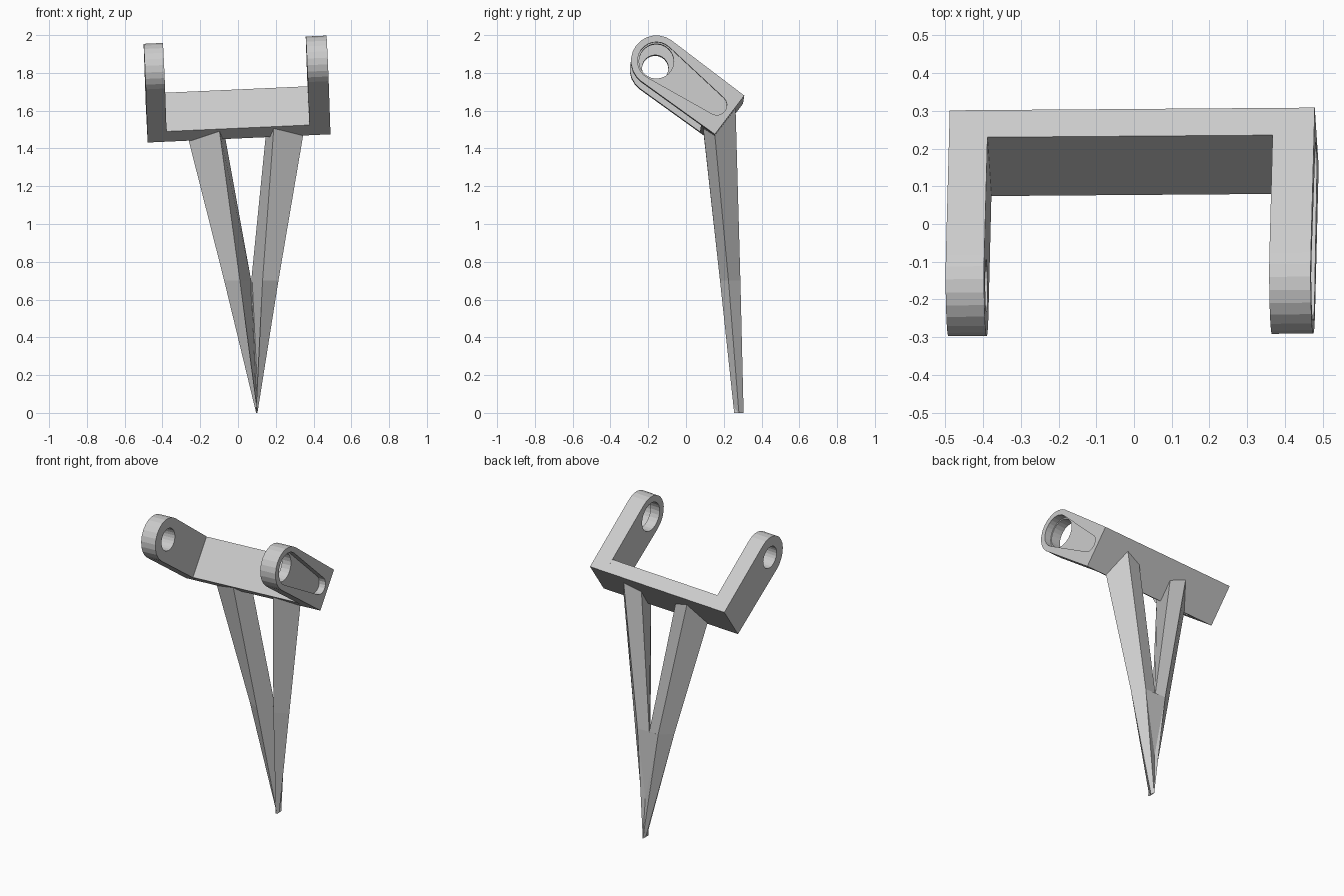
import bpy, bmesh
from math import sin, cos, pi, atan2, acos, hypot
from mathutils import Matrix, Vector

if "Cube" in bpy.data.objects:
    bpy.data.objects.remove(bpy.data.objects["Cube"])

# the whole yoke is rolled and yawed slightly about this pivot
PIVOT = Vector((0, 0.2, 1.45))
TILT = (Matrix.Translation(PIVOT) @ Matrix.Rotation(0.0075, 4, 'Z')
        @ Matrix.Rotation(-0.045, 4, 'Y') @ Matrix.Translation(-PIVOT))
EYE = (-0.16, 1.842)                    # centre of the ear in (y, z)
TOP, LOW = (0.305, 1.658), (0.149, 1.453)   # back corners in (y, z)


def loft(name, rings, matrix=None):
    """Closed mesh through a list of rings with equal point counts."""
    bm = bmesh.new()
    vs = [[bm.verts.new(p) for p in r] for r in rings]
    n = len(rings[0])
    bm.faces.new(vs[0][::-1])
    bm.faces.new(vs[-1])
    for a, b in zip(vs, vs[1:]):
        for i in range(n):
            j = (i + 1) % n
            bm.faces.new((a[i], a[j], b[j], b[i]))
    bmesh.ops.recalc_face_normals(bm, faces=bm.faces)
    if matrix:
        bm.transform(matrix)
    me = bpy.data.meshes.new(name)
    bm.to_mesh(me)
    bm.free()
    ob = bpy.data.objects.new(name, me)
    bpy.context.collection.objects.link(ob)
    return ob


def prism(name, profile, x0, x1):
    return loft(name, [[(x, y, z) for y, z in profile] for x in (x0, x1)], TILT)


def arc(c, r, a0, a1, n):
    return [(c[0] + r * cos(a0 + (a1 - a0) * i / n),
             c[1] + r * sin(a0 + (a1 - a0) * i / n)) for i in range(n + 1)]


def circle(c, r, n=24):
    return arc(c, r, 0, 2 * pi, n)[:-1]


def teardrop(c0, r0, c1, r1):
    """Outline around two circles joined by their tangents."""
    dy, dz = c1[0] - c0[0], c1[1] - c0[1]
    a, t = atan2(dz, dy), acos((r0 - r1) / hypot(dy, dz))
    return arc(c0, r0, a + t, a + 2 * pi - t, 14) + arc(c1, r1, a - t, a + t, 8)


def cut(ob, cutter):
    cutter.hide_render = True
    m = ob.modifiers.new("cut", 'BOOLEAN')
    m.operation, m.solver, m.object = 'DIFFERENCE', 'EXACT', cutter
    bpy.context.view_layer.objects.active = ob
    bpy.ops.object.modifier_apply(modifier=m.name)
    bpy.data.objects.remove(cutter)


# side arms with rounded ears
slope = atan2(TOP[1] - LOW[1], TOP[0] - LOW[0])
arm = [LOW, TOP] + arc(EYE, 0.135, slope, slope + pi, 12)
left_arm = prism("left_arm", arm, -0.479, -0.377)
right_arm = prism("right_arm", arm, 0.380, 0.490)
cut(left_arm, prism("left_hole", circle(EYE, 0.07), -0.6, -0.3))
cut(right_arm, prism("right_hole", circle(EYE, 0.092), 0.3, 0.6))
cut(right_arm, prism("recess", teardrop(EYE, 0.1, (0.16, 1.608), 0.053), 0.445, 0.6))

# cross bar between the arms
d = Vector((-0.072, 0.054))
bar = [LOW, TOP, tuple(Vector(TOP) + d), tuple(Vector(LOW) + d)]
prism("cross_bar", bar, -0.377, 0.380)

# two tapering legs meeting in a point: inner front, outer, back, inner back
tip = [(0.095, 0.255, 0), (0.103, 0.28, 0), (0.10, 0.305, 0), (0.097, 0.28, 0)]
loft("right_leg", [
    tip,
    [(0.13, 0.18, 0.7), (0.214, 0.225, 0.7), (0.15, 0.288, 0.7), (0.07, 0.28, 0.7)],
    [(0.19, 0.09, 1.515), (0.35, 0.15, 1.50), (0.27, 0.262, 1.63), (0.16, 0.235, 1.60)]])
tip_left = [(0.20 - x - 0.001, y, z) for x, y, z in tip]
loft("left_leg", [
    tip_left,
    [(0.01, 0.18, 0.7), (-0.073, 0.225, 0.7), (0.0, 0.288, 0.7), (0.07, 0.28, 0.7)],
    [(-0.10, 0.09, 1.505), (-0.268, 0.15, 1.47), (-0.19, 0.255, 1.61), (-0.09, 0.23, 1.58)]])
# web filling the crotch where the legs join
loft("leg_web", [
    [(0.095, 0.26, 0.13), (0.10, 0.30, 0), (0.098, 0.30, 0)],
    [(0.07, 0.27, 0.69), (0.15, 0.288, 0.7), (0.0, 0.288, 0.7)]])
